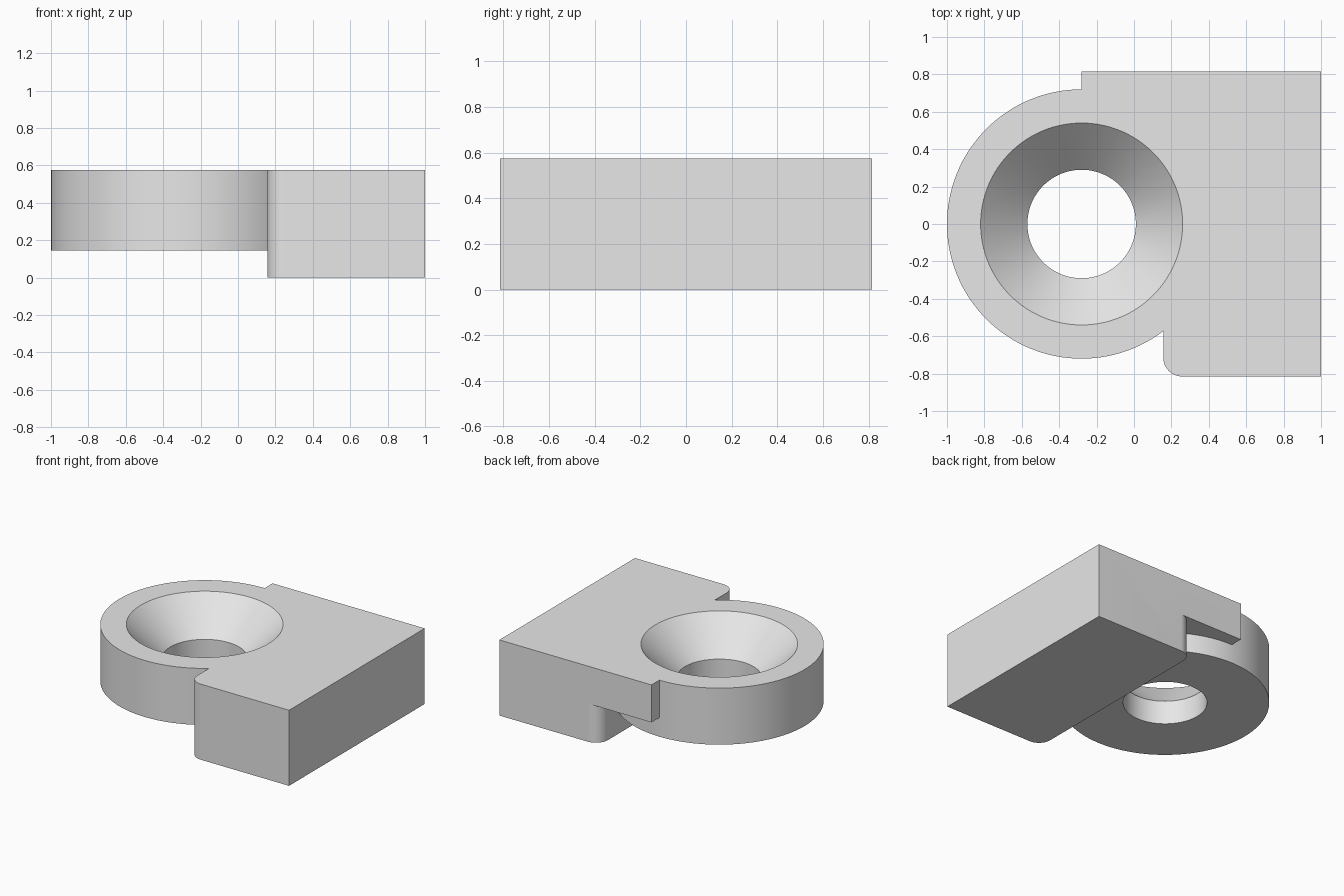
import bpy
import bmesh
from math import cos, sin, pi, radians

default = bpy.data.objects.get("Cube")
if default:
    bpy.data.objects.remove(default, do_unlink=True)

# Single plain grey finish
grey = bpy.data.materials.new("plain_grey")
grey.use_nodes = True
colour = (0.8, 0.8, 0.8, 1)
grey.diffuse_color = colour
grey.node_tree.nodes["Principled BSDF"].inputs["Base Color"].default_value = colour

TOP, CENTRE_X, BLOCK_X, HALF_Y = 0.575, -0.28, 0.157, 0.815


def arc(x, y, radius, start, end, steps):
    """Points along a circular arc, angles in degrees."""
    angles = [radians(start + (end - start) * i / steps) for i in range(steps + 1)]
    return [(x + radius * cos(a), y + radius * sin(a)) for a in angles]


def circle(radius):
    return arc(CENTRE_X, 0, radius, 0, 360, 128)[:-1]


def solid(name, sections):
    """Closed solid through a stack of (z, outline) sections."""
    bm = bmesh.new()
    rings = [[bm.verts.new((x, y, z)) for x, y in outline] for z, outline in sections]
    for low, high in zip(rings, rings[1:]):
        for i in range(len(low)):
            bm.faces.new((low[i - 1], low[i], high[i], high[i - 1]))
    bm.faces.new(rings[0][::-1])
    bm.faces.new(rings[-1])
    bmesh.ops.recalc_face_normals(bm, faces=bm.faces)
    mesh = bpy.data.meshes.new(name)
    bm.to_mesh(mesh)
    bm.free()
    mesh.materials.append(grey)
    obj = bpy.data.objects.new(name, mesh)
    bpy.context.collection.objects.link(obj)
    return obj


def combine(target, tool, operation):
    """Apply a boolean and discard the tool."""
    tool.hide_render = True
    mod = target.modifiers.new(operation, 'BOOLEAN')
    mod.operation = operation
    mod.solver = 'EXACT'
    mod.object = tool
    bpy.context.view_layer.objects.active = target
    bpy.ops.object.modifier_apply(modifier=mod.name)
    bpy.data.objects.remove(tool, do_unlink=True)


# Mounting block with two rounded inner corners
r = 0.1
block_outline = [(1, -HALF_Y), (1, HALF_Y)]
block_outline += arc(BLOCK_X + r, HALF_Y - r, r, 90, 180, 12)
block_outline += arc(BLOCK_X + r, -HALF_Y + r, r, 180, 270, 12)
bracket = solid("countersunk_bracket", [(0, block_outline), (TOP, block_outline)])

# Round eye
eye = solid("round_eye", [(0.145, circle(0.72)), (TOP, circle(0.72))])
combine(bracket, eye, 'UNION')

# Overhanging tab along the back edge
tab_outline = [(CENTRE_X, 0.4), (0.5, 0.4), (0.5, HALF_Y), (CENTRE_X, HALF_Y)]
tab = solid("back_tab", [(0.29, tab_outline), (TOP, tab_outline)])
combine(bracket, tab, 'UNION')

# Through hole with a 45 degree countersink
hole = solid("hole_cutter", [(0.05, circle(0.29)), (0.325, circle(0.29)),
                             (TOP + 0.05, circle(0.59))])
combine(bracket, hole, 'DIFFERENCE')

# Smooth curved walls, crisp edges
bpy.ops.object.select_all(action='DESELECT')
bracket.select_set(True)
bpy.context.view_layer.objects.active = bracket
bpy.ops.object.shade_smooth_by_angle(angle=radians(30))
